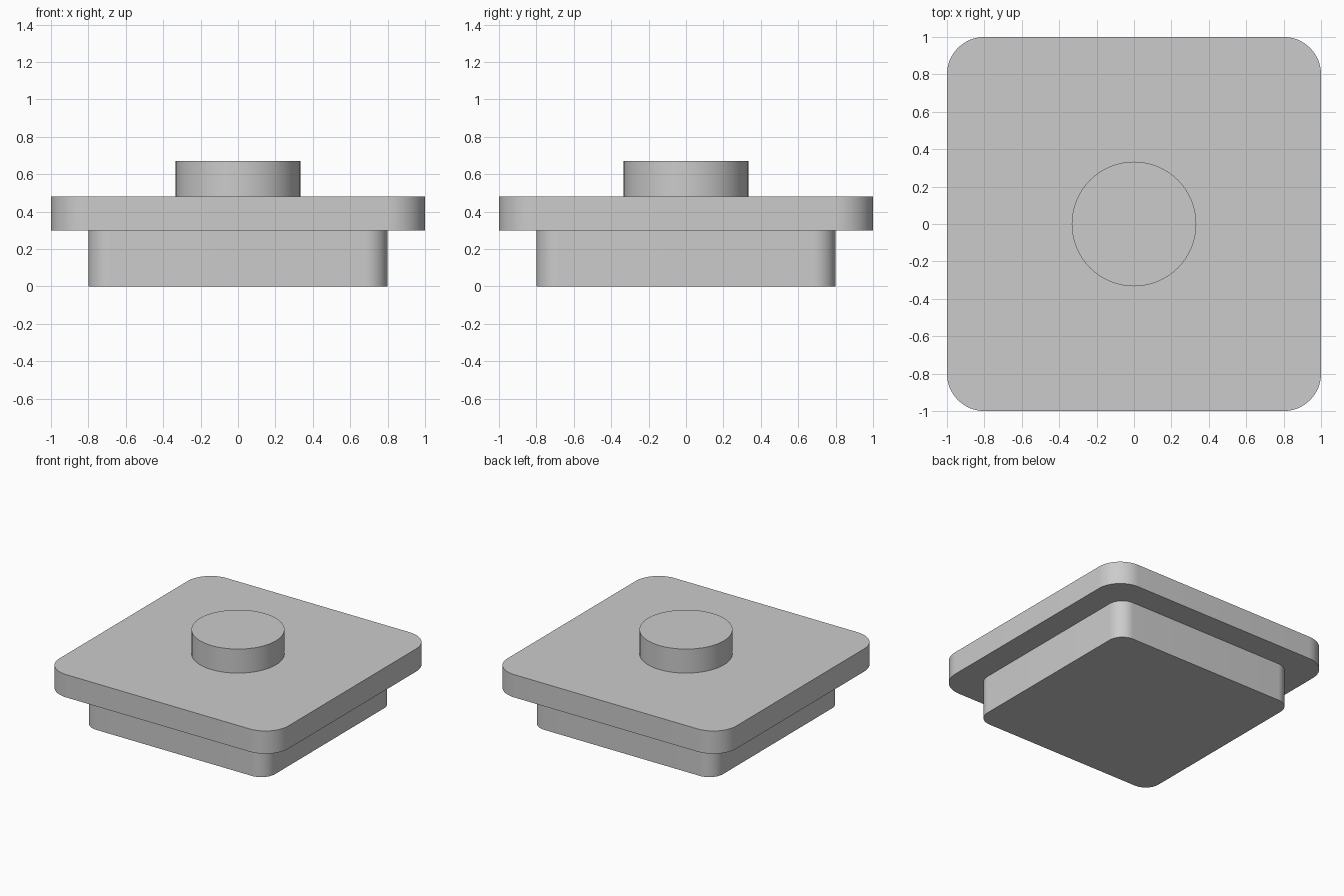
import bpy
import bmesh
from math import cos, sin, pi, radians

cube = bpy.data.objects.get("Cube")
if cube:
    bpy.data.objects.remove(cube, do_unlink=True)

# Single plain grey material
GREY = (0.6, 0.6, 0.6, 1.0)
grey = bpy.data.materials.new("plain_grey")
grey.use_nodes = True
grey.diffuse_color = GREY
grey.node_tree.nodes["Principled BSDF"].inputs["Base Color"].default_value = GREY


def rounded_slab(name, half, radius, bottom, top, steps=16):
    """Extrude a square with rounded corners; radius == half gives a disc."""
    bm = bmesh.new()
    inner = half - radius
    outline = []
    for quarter, (sx, sy) in enumerate([(1, 1), (-1, 1), (-1, -1), (1, -1)]):
        # A full disc shares the point where two quarters meet
        count = steps + 1 if inner > 0 else steps
        for i in range(count):
            a = (quarter + i / steps) * pi / 2
            outline.append(bm.verts.new((sx * inner + radius * cos(a),
                                         sy * inner + radius * sin(a), bottom)))
    base = bm.faces.new(outline)
    side = bmesh.ops.extrude_face_region(bm, geom=[base], use_keep_orig=True)
    moved = [g for g in side["geom"] if isinstance(g, bmesh.types.BMVert)]
    bmesh.ops.translate(bm, verts=moved, vec=(0, 0, top - bottom))
    bmesh.ops.recalc_face_normals(bm, faces=bm.faces)

    mesh = bpy.data.meshes.new(name)
    bm.to_mesh(mesh)
    bm.free()
    mesh.materials.append(grey)
    obj = bpy.data.objects.new(name, mesh)
    bpy.context.collection.objects.link(obj)

    # Smooth the rounded walls, keep the rims sharp
    bpy.ops.object.select_all(action="DESELECT")
    obj.select_set(True)
    bpy.context.view_layer.objects.active = obj
    bpy.ops.object.shade_smooth_by_angle(angle=radians(30))
    return obj


# Stacked parts from the ground up
rounded_slab("base_block", 0.8, 0.12, 0.0, 0.3)
rounded_slab("top_plate", 1.0, 0.2, 0.3, 0.48)
rounded_slab("round_knob", 0.333, 0.333, 0.48, 0.67)
